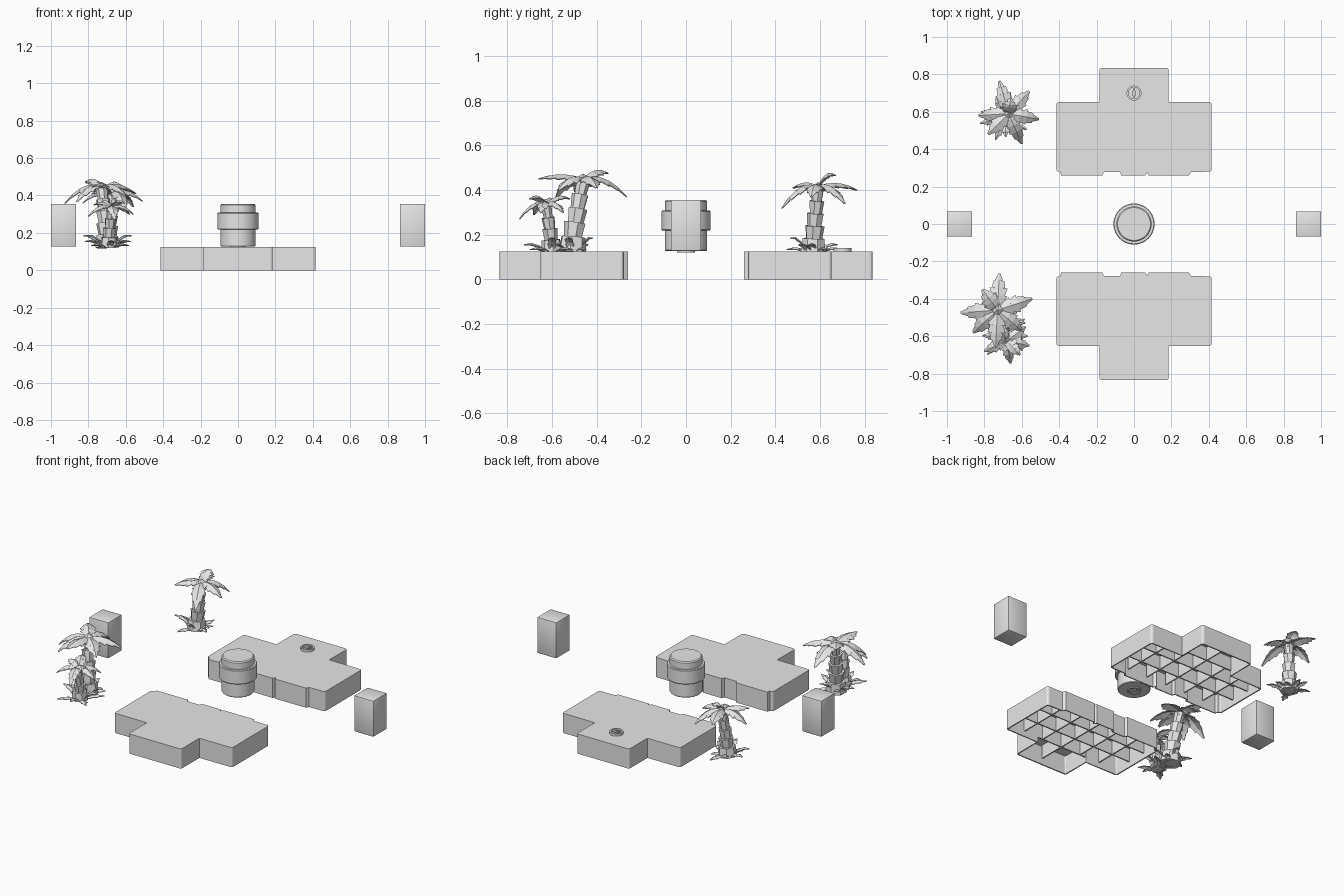
import bpy, bmesh, math, random
from mathutils import Vector, Matrix

random.seed(4)
if "Cube" in bpy.data.objects:
    bpy.data.objects.remove(bpy.data.objects["Cube"])

grey = bpy.data.materials.new("plain_grey")
grey.use_nodes = True
grey.diffuse_color = (0.8, 0.8, 0.8, 1)
grey.node_tree.nodes["Principled BSDF"].inputs["Base Color"].default_value = (0.8, 0.8, 0.8, 1)


def make(name, bm, smooth=False):
    me = bpy.data.meshes.new(name)
    bm.to_mesh(me)
    bm.free()
    me.materials.append(grey)
    ob = bpy.data.objects.new(name, me)
    bpy.context.collection.objects.link(ob)
    if smooth:
        bpy.ops.object.select_all(action='DESELECT')
        ob.select_set(True)
        bpy.context.view_layer.objects.active = ob
        bpy.ops.object.shade_smooth_by_angle(angle=math.radians(35))
    return ob


def box(bm, x0, x1, y0, y1, z0, z1):
    m = Matrix.Translation(((x0 + x1) / 2, (y0 + y1) / 2, (z0 + z1) / 2)) @ \
        Matrix.Diagonal((x1 - x0, y1 - y0, z1 - z0, 1))
    return bmesh.ops.create_cube(bm, size=1, matrix=m)["verts"]


# T-shaped platforms: open shells with a stepped inner edge and ribs beneath
TOP, WALL = 0.125, 0.008
OUTLINE = [(-.415, .28), (-.395, .28), (-.39, .26), (-.17, .26), (-.16, .278), (-.075, .278),
           (-.068, .26), (.062, .26), (.07, .278), (.078, .26), (.295, .26), (.305, .278),
           (.415, .28), (.415, .652), (.185, .652), (.185, .835), (-.185, .835), (-.185, .652), (-.415, .652)]
ROUNDED = {(-.415, .28), (.415, .28), (.415, .652), (-.415, .652), (.185, .835), (-.185, .835)}


def platform(name, side):
    bm = bmesh.new()
    face = bm.faces.new([bm.verts.new((x, y * side, TOP)) for x, y in OUTLINE])
    corners = [v for v in bm.verts if (round(v.co.x, 3), round(v.co.y * side, 3)) in ROUNDED]
    bmesh.ops.bevel(bm, geom=corners, offset=0.014, segments=3, profile=0.5, affect='VERTICES')
    ext = bmesh.ops.extrude_edge_only(bm, edges=bm.edges[:])
    for v in ext["geom"]:
        if isinstance(v, bmesh.types.BMVert):
            v.co.z = 0
    bmesh.ops.recalc_face_normals(bm, faces=bm.faces[:])
    if max(bm.faces, key=lambda f: f.calc_center_median().z).normal.z < 0:
        bmesh.ops.reverse_faces(bm, faces=bm.faces[:])
    ob = make(name, bm)
    shell = ob.modifiers.new("wall", 'SOLIDIFY')
    shell.thickness, shell.offset = WALL, -1

    ribs = bmesh.new()
    t = 0.004

    def rib(x0, x1, y0, y1):
        box(ribs, x0, x1, min(y0 * side, y1 * side), max(y0 * side, y1 * side), 0.035, TOP - 0.004)
    for x in (-.28, -.14, 0, .14, .28):
        rib(x - t, x + t, .285, .82 if x == 0 else .648)
    for y in (.40, .53):
        rib(-.41, .41, y - t, y + t)
    rib(-.183, .183, .652 - t, .652 + t)
    make(name + "_ribs", ribs)


platform("back_platform", 1)
platform("front_platform", -1)


# Round column with a thick collar
def lathe(name, prof, centre=(0, 0, 0), steps=48):
    bm = bmesh.new()
    verts = [bm.verts.new((r, 0, z)) for r, z in prof]
    edges = [bm.edges.new(p) for p in zip(verts, verts[1:])]
    bmesh.ops.spin(bm, geom=verts + edges, cent=(0, 0, 0), axis=(0, 0, 1),
                   angle=math.tau, steps=steps, use_duplicate=False)
    bmesh.ops.remove_doubles(bm, verts=bm.verts[:], dist=1e-5)
    bmesh.ops.recalc_face_normals(bm, faces=bm.faces[:])
    bmesh.ops.translate(bm, verts=bm.verts[:], vec=centre)
    return make(name, bm, True)


lathe("column", [(0, .127), (.09, .127), (.094, .131), (.094, .218), (.106, .218), (.11, .222),
                 (.11, .304), (.106, .308), (.094, .308), (.094, .348), (.088, .355), (0, .355)])


# Raised ring with a small bar across it
def medallion(name, y, z, h):
    lathe(name + "_ring", [(.03, z), (.04, z), (.04, z + h), (.03, z + h), (.03, z)], (0, y, 0), 24)
    bm = bmesh.new()
    box(bm, -.005, .005, y - .032, y + .032, z, z + h)
    box(bm, -.012, .012, y - .012, y + .012, z, z + h * .8)
    make(name + "_bar", bm)


medallion("platform_medallion", .70, TOP, .015)
medallion("column_base_medallion", 0, .121, .006)

# Side pillars
for name, s in (("left_pillar", 1), ("right_pillar", -1)):
    bm = bmesh.new()
    box(bm, .9325 * s - .0675, .9325 * s + .0675, -.068, .068, .127, .355)
    bmesh.ops.bevel(bm, geom=bm.edges[:], offset=.004, segments=2, profile=.5, affect='EDGES')
    make(name, bm, True)


# Palm parts: folded leaf with a saw-tooth edge, arching from root to tip
def leaf(bm, root, tip, width, arch, n=5):
    root, tip = Vector(root), Vector(tip)
    ctrl = (root + tip) / 2
    ctrl.z = max(root.z, tip.z) + arch
    side = (tip - root).cross(Vector((0, 0, 1))).normalized()

    def at(t):
        return root * (1 - t) ** 2 + ctrl * 2 * t * (1 - t) + tip * t * t

    def w(t):
        return width * (.3 + .7 * math.sin(math.pi * min(1, t * .8 + .1))) * (1 if t < .7 else (1.08 - t) / .38)
    for i in range(n):
        a, b = i / n, (i + 1) / n
        for s in (1, -1):
            wa, wb = w(a) * .78, w(b) * 1.05
            drop = Vector((0, 0, -.45))
            pts = [at(a), at(b), at(b) + (side * s + drop) * wb, at(a) + (side * s + drop) * wa]
            if s < 0:
                pts.reverse()
            bm.faces.new([bm.verts.new(p) for p in pts])


def foliage(name, bm):
    bmesh.ops.remove_doubles(bm, verts=bm.verts[:], dist=1e-5)
    mod = make(name, bm).modifiers.new("thickness", 'SOLIDIFY')
    mod.thickness, mod.offset = .004, 0


def palm(name, base, crown, radius, tips, width, segs, grass):
    base, crown = Vector(base), Vector(crown)
    # Trunk of stacked flaring rings
    bm = bmesh.new()
    lean = crown - base
    for i in range(segs):
        p = [base + Vector((lean.x * t ** 1.4, lean.y * t ** 1.4, lean.z * t))
             for t in (i / segs, (i + 1) / segs)]
        r = radius * (1 - .42 * i / (segs - 1))
        axis = p[1] - p[0]
        m = Matrix.Translation((p[0] + p[1]) / 2) @ axis.to_track_quat('Z', 'Y').to_matrix().to_4x4() \
            @ Matrix.Rotation(i * .4, 4, 'Z')
        bmesh.ops.create_cone(bm, cap_ends=True, segments=7, radius1=r * (1.15 if i == 0 else .82),
                              radius2=r, depth=axis.length * 1.06, matrix=m)
    bmesh.ops.create_icosphere(bm, subdivisions=1, radius=radius * .6, matrix=Matrix.Translation(crown))
    make(name + "_trunk", bm)
    # Crown leaves
    bm = bmesh.new()
    for tip in tips:
        leaf(bm, crown + Vector((0, 0, .01)), tip, width, .035)
    foliage(name + "_leaves", bm)
    # Low leaves around the foot
    bm = bmesh.new()
    for i in range(grass):
        a = math.tau * i / grass + random.uniform(-.2, .2)
        d = Vector((math.cos(a), math.sin(a), 0))
        tip = base + d * random.uniform(.09, .14) + Vector((0, 0, random.choice((.008, .03, .06))))
        leaf(bm, base + d * radius * .6, tip, .02, .02, 3)
    foliage(name + "_foot_leaves", bm)


palm("back_palm", (-.69, .57, .125), (-.67, .59, .405), .05,
     [(-.72, .765, .40), (-.56, .71, .34), (-.51, .56, .37), (-.60, .43, .32),
      (-.78, .48, .41), (-.83, .58, .36), (-.66, .67, .465)], .04, 5, 9)
palm("tall_front_palm", (-.70, -.51, .125), (-.73, -.46, .44), .056,
     [(-.72, -.265, .37), (-.545, -.40, .41), (-.925, -.475, .36), (-.81, -.35, .475),
      (-.60, -.57, .40), (-.74, -.66, .45), (-.86, -.58, .37)], .046, 5, 9)
palm("short_front_palm", (-.69, -.60, .125), (-.68, -.625, .325), .042,
     [(-.66, -.745, .27), (-.56, -.65, .30), (-.61, -.70, .36), (-.80, -.68, .29),
      (-.73, -.52, .36), (-.58, -.55, .30), (-.77, -.60, .35)], .032, 4, 8)
